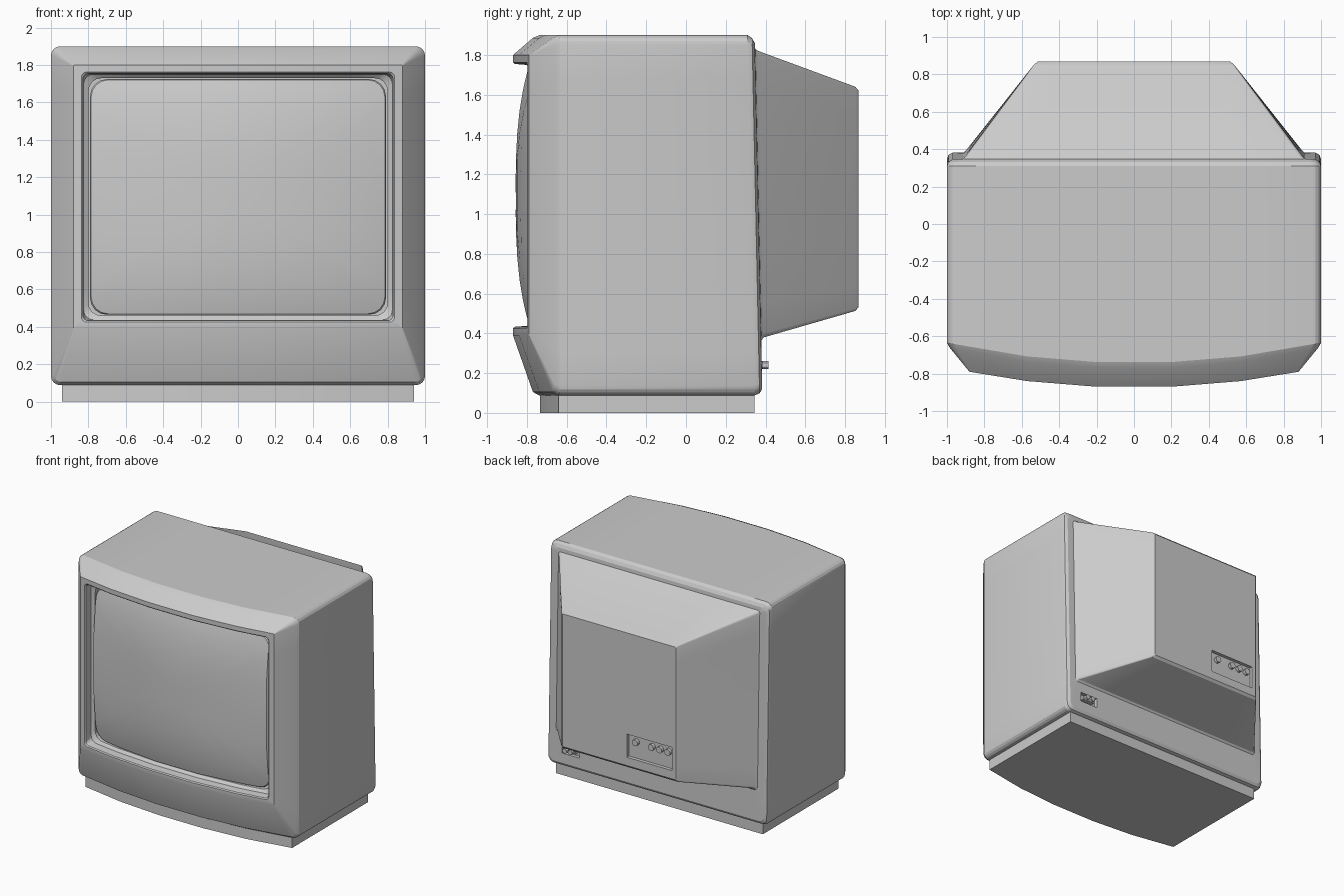
import bpy, bmesh, math

if "Cube" in bpy.data.objects:
    bpy.data.objects.remove(bpy.data.objects["Cube"])


def poly(*pts):
    """Symmetric faceted arc: depth y as a function of |x|."""
    def f(x, z=0):
        x = abs(x)
        if x <= pts[0][0]:
            return pts[0][1]
        for (a, ya), (b, yb) in zip(pts, pts[1:]):
            if x <= b:
                break
        return ya + (yb - ya) * (x - a) / (b - a)
    return f


def tilt(top, bottom):
    return lambda x, z: bottom + (top - bottom) * (z - 0.1) / 1.8


def shift(f, d):
    return lambda x, z: f(x, z) + d


def ring(hx, z0, z1, r, depth, n=4):
    """Rounded rectangle in xz, pushed to depth(x, z)."""
    s = min(1, hx / 0.79)
    top = [-0.57 * s, -0.2 * s, 0.2 * s, 0.57 * s]
    h = z1 - z0
    side = [z0 + h * t for t in (0.12, 0.3, 0.7, 0.88)]
    pts = []

    def corner(cx, cz, a0):
        for i in range(n + 1):
            a = math.radians(a0 + 90 * i / n)
            pts.append((cx + r * math.cos(a), cz + r * math.sin(a)))
    pts += [(x, z0) for x in top]
    corner(hx - r, z0 + r, -90)
    pts += [(hx, z) for z in side]
    corner(hx - r, z1 - r, 0)
    pts += [(x, z1) for x in reversed(top)]
    corner(-hx + r, z1 - r, 90)
    pts += [(-hx, z) for z in reversed(side)]
    corner(-hx + r, z0 + r, 180)
    return [(x, depth(x, z), z) for x, z in pts]


def loft(name, rings, angle=22):
    bm = bmesh.new()
    rows = [[bm.verts.new(p) for p in rg] for rg in rings]
    for a, b in zip(rows, rows[1:]):
        for i in range(len(a)):
            j = (i + 1) % len(a)
            bm.faces.new((a[i], a[j], b[j], b[i]))
    bm.faces.new(rows[0])
    bm.faces.new(rows[-1])
    bmesh.ops.recalc_face_normals(bm, faces=bm.faces)
    me = bpy.data.meshes.new(name)
    bm.to_mesh(me)
    bm.free()
    ob = bpy.data.objects.new(name, me)
    bpy.context.collection.objects.link(ob)
    smooth(ob, angle)
    return ob


def smooth(ob, angle=30):
    bpy.ops.object.select_all(action='DESELECT')
    bpy.context.view_layer.objects.active = ob
    ob.select_set(True)
    bpy.ops.object.shade_smooth_by_angle(angle=math.radians(angle))


def box(name, x0, x1, y0, y1, z0, z1):
    bpy.ops.mesh.primitive_cube_add(size=1, location=((x0 + x1) / 2, (y0 + y1) / 2, (z0 + z1) / 2))
    ob = bpy.context.object
    ob.name = name
    ob.scale = (x1 - x0, y1 - y0, z1 - z0)
    return ob


def plug(name, x, z, y0, y1, r):
    bpy.ops.mesh.primitive_cylinder_add(vertices=12, radius=r, depth=y1 - y0,
                                        location=(x, (y0 + y1) / 2, z), rotation=(math.pi / 2, 0, 0))
    bpy.context.object.name = name
    smooth(bpy.context.object)


def flat(y):
    return lambda x, z: y


# Cabinet: screen opening, curved bezel, shell and tapered rear housing in one loft
face = poly((0.2, -0.87), (0.57, -0.84), (0.88, -0.79))
rim = poly((0.2, -0.77), (0.57, -0.738), (1.0, -0.66))
edge = poly((0.2, -0.738), (0.57, -0.708), (1.0, -0.635))
cabinet = loft("cabinet", [
    ring(0.80, 0.46, 1.73, 0.07, flat(-0.60)),
    ring(0.80, 0.46, 1.73, 0.07, shift(face, 0.09)),
    ring(0.825, 0.438, 1.75, 0.05, shift(face, 0.07)),
    ring(0.83, 0.433, 1.755, 0.03, shift(face, 0.008)),
    ring(0.838, 0.425, 1.763, 0.03, face),
    ring(0.88, 0.39, 1.80, 0.006, face),
    ring(0.984, 0.105, 1.886, 0.04, rim),
    ring(1.0, 0.088, 1.9, 0.05, edge),
    ring(1.0, 0.088, 1.9, 0.05, tilt(0.31, 0.345)),
    ring(0.992, 0.098, 1.885, 0.05, tilt(0.332, 0.37)),
    ring(0.97, 0.12, 1.86, 0.04, tilt(0.345, 0.383)),
    ring(0.915, 0.365, 1.83, 0.02, tilt(0.347, 0.385)),
    ring(0.90, 0.38, 1.82, 0.02, tilt(0.362, 0.397)),
    ring(0.535, 0.513, 1.64, 0.012, flat(0.852)),
    ring(0.515, 0.532, 1.622, 0.008, flat(0.868)),
])

# Recesses for the connectors at the back
cutters = [box("connector_recess_cutter", -0.48, -0.07, 0.84, 0.95, 0.60, 0.79),
           box("power_recess_cutter", 0.70, 0.86, 0.355, 0.45, 0.20, 0.28)]
for c in cutters:
    m = cabinet.modifiers.new(c.name, 'BOOLEAN')
    m.operation = 'DIFFERENCE'
    m.solver = 'EXACT'
    m.object = c
    c.hide_render = True
    c.hide_set(True)

# Bulging picture tube
def glass(x, z):
    u, v = abs(x) / 0.78, abs(z - 1.095) / 0.63
    return -0.857 + 0.10 * u ** 2 + 0.055 * v ** 3


def tube(t, d=0):
    return ring(0.785 * t, 1.095 - 0.625 * t, 1.095 + 0.625 * t, 0.09 * t, shift(glass, d))


loft("screen", [tube(1.008, 0.08), tube(1.008, 0.008), tube(1)] +
     [tube(t) for t in (0.93, 0.84, 0.68, 0.5, 0.3, 0.12)], 25)

# Foot plinth with the same curved front
foot = poly((0.2, -0.735), (0.57, -0.705), (0.94, -0.64))
outline = [(x, foot(x)) for x in (-0.94, -0.57, -0.2, 0.2, 0.57, 0.94)] + [(0.94, 0.345), (-0.94, 0.345)]
loft("plinth", [[(x, y, z) for x, y in outline] for z in (0.0, 0.1)])

# Rear sockets and power connector
for x in (-0.14, -0.285, -0.36, -0.435):
    plug("socket", x, 0.735, 0.83, 0.866, 0.026)
for x in (0.765, 0.815):
    plug("power_pin", x, 0.24, 0.35, 0.415, 0.02)
box("power_block", 0.735, 0.845, 0.35, 0.385, 0.222, 0.258).name = "power_block"
